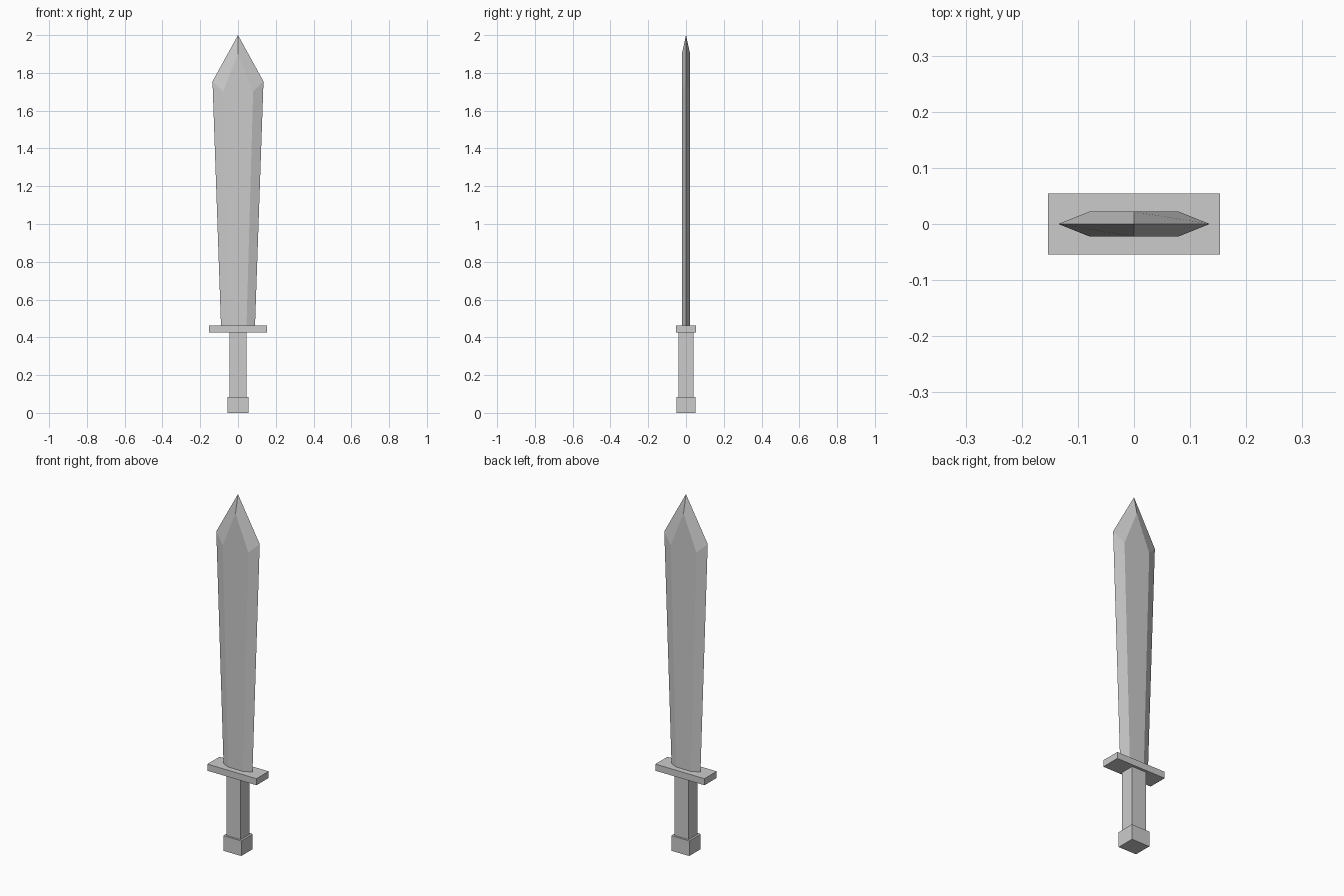
import bpy
import bmesh

cube = bpy.data.objects.get("Cube")
if cube:
    bpy.data.objects.remove(cube, do_unlink=True)

# Single plain grey used on every part
grey = bpy.data.materials.new("plain_grey")
grey.use_nodes = True
colour = (0.6, 0.6, 0.6, 1.0)
grey.diffuse_color = colour
grey.node_tree.nodes["Principled BSDF"].inputs["Base Color"].default_value = colour


def finish(name, bm):
    """Turn a bmesh into a flat-shaded grey object."""
    bmesh.ops.recalc_face_normals(bm, faces=bm.faces)
    mesh = bpy.data.meshes.new(name)
    bm.to_mesh(mesh)
    bm.free()
    mesh.materials.append(grey)
    obj = bpy.data.objects.new(name, mesh)
    bpy.context.collection.objects.link(obj)
    return obj


def block(name, half_x, half_y, bottom, top):
    """Box centred on the sword's axis."""
    bm = bmesh.new()
    bmesh.ops.create_cube(bm, size=2)
    for v in bm.verts:
        v.co.x *= half_x
        v.co.y *= half_y
        v.co.z = top if v.co.z > 0 else bottom
    return finish(name, bm)


def blade(name, thick, base_z, shoulder_z, edge_z, ridge_z, tip_z):
    """Flat-centred blade with bevelled edges, flaring to a faceted point."""
    bm = bmesh.new()

    def ring(edge, flat, z_edge, z_flat):
        points = [(-edge, 0, z_edge), (-flat, -thick, z_flat), (flat, -thick, z_flat),
                  (edge, 0, z_edge), (flat, thick, z_flat), (-flat, thick, z_flat)]
        return [bm.verts.new(p) for p in points]

    low = ring(0.09, 0.045, base_z, base_z)
    high = ring(0.135, 0.08, edge_z, shoulder_z)
    tip = bm.verts.new((0, 0, tip_z))
    ridges = {1: bm.verts.new((0, -thick, ridge_z)), 4: bm.verts.new((0, thick, ridge_z))}

    bm.faces.new(low)
    for i in range(6):
        j = (i + 1) % 6
        if i in ridges:
            # Broad face runs up to its own point, with tip facets either side
            ridge = ridges[i]
            bm.faces.new((low[i], low[j], high[j], ridge, high[i]))
            bm.faces.new((high[i - 1], high[i], ridge, tip))
            bm.faces.new((high[j], high[(j + 1) % 6], tip, ridge))
        else:
            bm.faces.new((low[i], low[j], high[j], high[i]))
    return finish(name, bm)


# Handle, from the bottom up
block("pommel", 0.056, 0.051, 0.0, 0.085)
block("grip", 0.045, 0.04, 0.085, 0.425)
block("guard", 0.153, 0.054, 0.425, 0.462)

# Blade
blade("blade", thick=0.022, base_z=0.46, shoulder_z=1.7, edge_z=1.755, ridge_z=1.9, tip_z=2.0)
